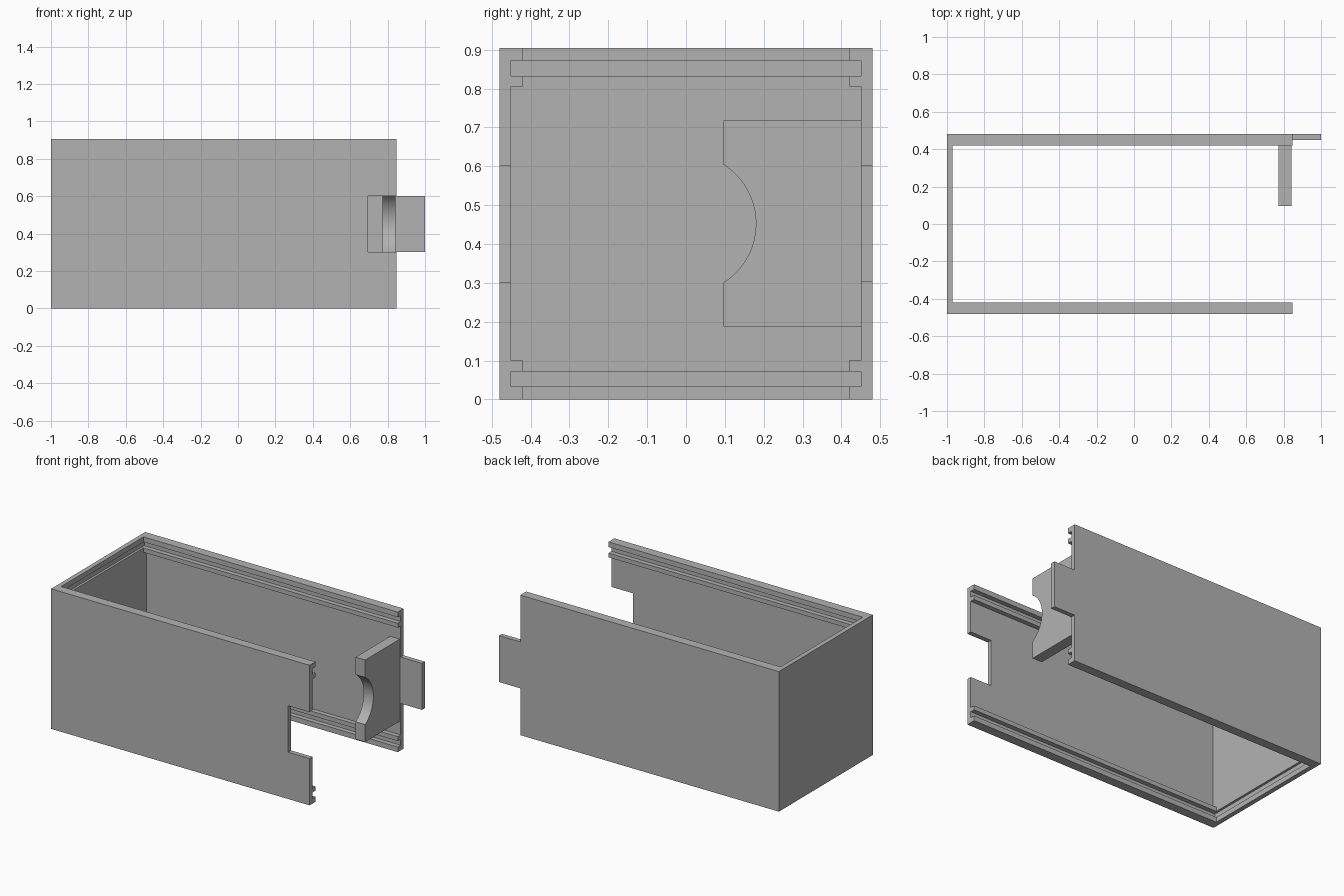
import bpy
import bmesh
from math import asin, cos, sin

cube = bpy.data.objects.get("Cube")
if cube:
    bpy.data.objects.remove(cube, do_unlink=True)

# Main dimensions
END, MOUTH = -1.0, 0.848        # closed and open ends along x
HALF, HEIGHT = 0.48, 0.905      # half width and height
WALL = 0.03
INNER = HALF - WALL             # inner face of the side walls
LIP = INNER - WALL              # inner face of the rail lips
MID = HEIGHT / 2
CATCH = 0.15                    # half height of the tab and its slot

grey = bpy.data.materials.new("plain grey")
grey.use_nodes = True
colour = (0.45, 0.45, 0.45, 1)
grey.diffuse_color = colour
grey.node_tree.nodes["Principled BSDF"].inputs["Base Color"].default_value = colour


def finish(name, bm):
    bmesh.ops.recalc_face_normals(bm, faces=bm.faces)
    mesh = bpy.data.meshes.new(name)
    bm.to_mesh(mesh)
    bm.free()
    mesh.materials.append(grey)
    obj = bpy.data.objects.new(name, mesh)
    bpy.context.collection.objects.link(obj)
    return obj


def box(name, xs, ys, zs):
    bm = bmesh.new()
    bmesh.ops.create_cube(bm, size=1)
    for v in bm.verts:
        for axis, (low, high) in enumerate((xs, ys, zs)):
            v.co[axis] = low if v.co[axis] < 0 else high
    return finish(name, bm)


def combine(target, tool, operation):
    mod = target.modifiers.new(tool.name, "BOOLEAN")
    mod.operation, mod.solver, mod.object = operation, "EXACT", tool
    bpy.context.view_layer.objects.active = target
    bpy.ops.object.modifier_apply(modifier=mod.name)
    bpy.data.objects.remove(tool, do_unlink=True)


# Case shell, open at the top, the bottom and one end
shell = box("case_shell", (END, MOUTH), (-HALF, HALF), (0, HEIGHT))
past = MOUTH + 0.1
combine(shell, box("cavity", (END + WALL, past), (-LIP, LIP), (-0.1, HEIGHT + 0.1)),
        "DIFFERENCE")
combine(shell, box("recess", (END + WALL, past), (-INNER, INNER), (0.1, HEIGHT - 0.1)),
        "DIFFERENCE")

# Panel grooves along the sides and across the closed end
for low, high in ((0.033, 0.072), (HEIGHT - 0.072, HEIGHT - 0.033)):
    combine(shell, box("groove", (END + WALL / 2, past), (-INNER, INNER), (low, high)),
            "DIFFERENCE")

# Slot in the front wall, and the matching tab on the back wall
catch = (MID - CATCH, MID + CATCH)
combine(shell, box("slot", (0.695, past), (-HALF - 0.1, -LIP), catch), "DIFFERENCE")
combine(shell, box("tab", (MOUTH - 0.02, 1.0), (INNER, HALF), catch), "UNION")

# End stop on the back wall, with a round bite in its free edge
radius, edge, half = 0.18, 0.096, 0.265
span = asin(CATCH * 1.015 / radius)
steps = 24
angles = [span * (2 * i / steps - 1) for i in range(steps + 1)]
outline = [(INNER, MID - half), (edge, MID - half)]
outline += [(radius * cos(a), MID + radius * sin(a)) for a in angles]
outline += [(edge, MID + half), (INNER, MID + half)]

bm = bmesh.new()
face = bm.faces.new([bm.verts.new((0.773, y, z)) for y, z in outline])
side = bmesh.ops.extrude_face_region(bm, geom=[face])["geom"]
bmesh.ops.translate(bm, vec=(0.069, 0, 0),
                    verts=[g for g in side if isinstance(g, bmesh.types.BMVert)])
stop = finish("end_stop", bm)

# Smooth the curved bite and keep the corners sharp
bpy.ops.object.select_all(action="DESELECT")
stop.select_set(True)
bpy.context.view_layer.objects.active = stop
bpy.ops.object.shade_smooth_by_angle(angle=0.5)
